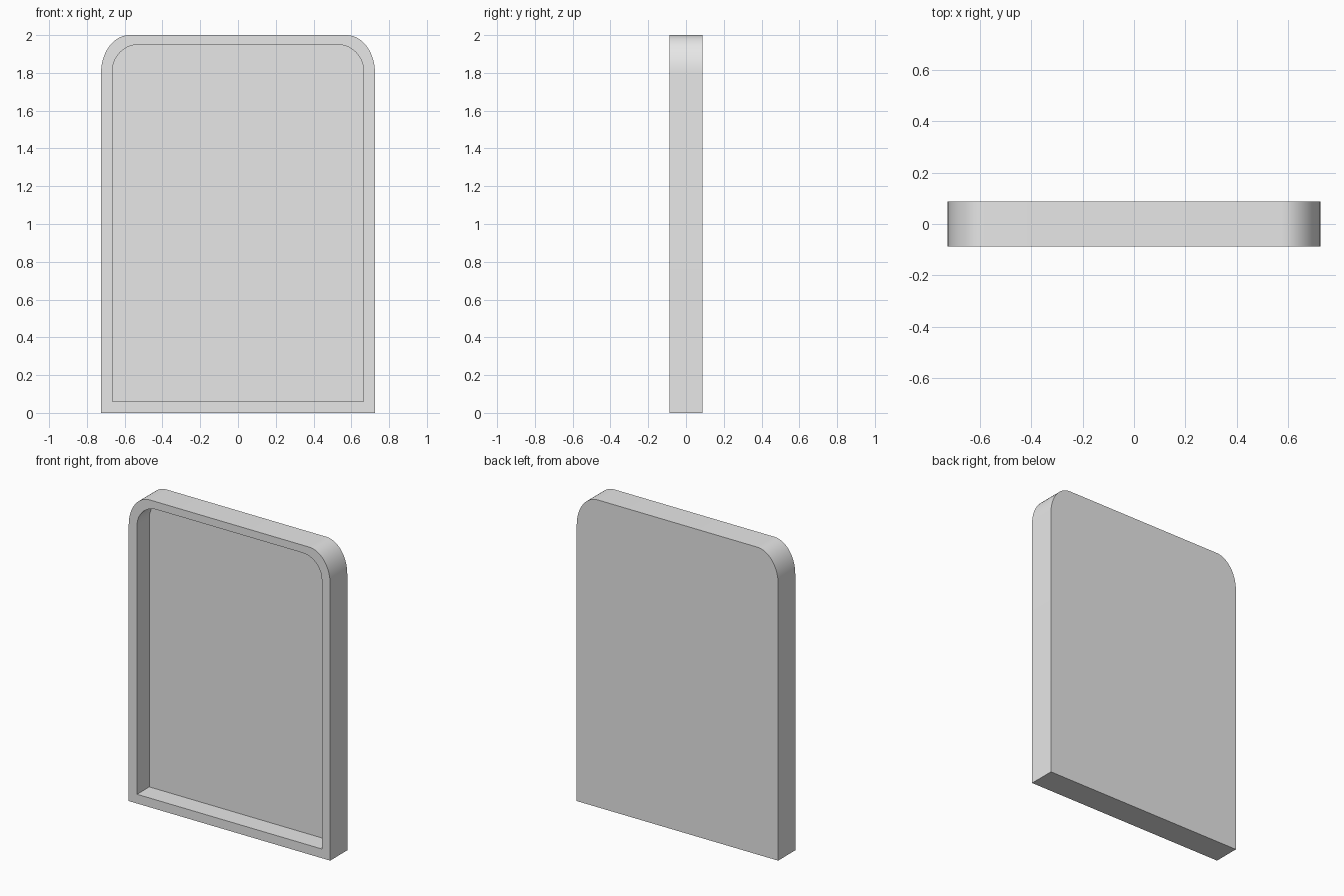
import bpy, bmesh, math

if "Cube" in bpy.data.objects:
    bpy.data.objects.remove(bpy.data.objects["Cube"])

# Upright panel: flat bottom, rounded top corners, shallow tray recess in front
Y_FRONT, Y_FLOOR, Y_BACK = -0.088, 0.038, 0.088
SEG = 14

def outline(half_w, z0, z1, rx, rz):
    """Square bottom corners, elliptical top corners, as (x, z) points."""
    pts = [(-half_w, z0), (half_w, z0)]
    for side in (1, -1):
        arc = []
        for i in range(SEG + 1):
            a = math.pi / 2 * i / SEG
            arc.append((side * (half_w - rx + rx * math.cos(a)),
                        z1 - rz + rz * math.sin(a)))
        pts += arc if side == 1 else arc[::-1]
    return pts

outer = outline(0.725, 0.0, 2.0, 0.15, 0.2)
inner = outline(0.665, 0.06, 1.95, 0.14, 0.14)

bm = bmesh.new()
def ring(pts, y):
    return [bm.verts.new((x, y, z)) for x, z in pts]

def bridge(a, b):
    n = len(a)
    for i in range(n):
        j = (i + 1) % n
        bm.faces.new((a[i], a[j], b[j], b[i]))

back = ring(outer, Y_BACK)
front = ring(outer, Y_FRONT)
lip = ring(inner, Y_FRONT)
floor = ring(inner, Y_FLOOR)
bridge(back, front)      # outer rim
bridge(front, lip)       # front border
bridge(lip, floor)       # recess walls
bm.faces.new(floor)      # recess floor
bm.faces.new(back)       # back
bmesh.ops.recalc_face_normals(bm, faces=bm.faces)

mesh = bpy.data.meshes.new("framed_panel")
bm.to_mesh(mesh)
bm.free()
panel = bpy.data.objects.new("framed_panel", mesh)
bpy.context.collection.objects.link(panel)

grey = bpy.data.materials.new("light_grey")
grey.diffuse_color = (0.8, 0.8, 0.8, 1)
grey.use_nodes = True
grey.node_tree.nodes["Principled BSDF"].inputs["Base Color"].default_value = grey.diffuse_color
mesh.materials.append(grey)

bpy.context.view_layer.objects.active = panel
panel.select_set(True)
bpy.ops.object.shade_smooth_by_angle(angle=math.radians(30))
